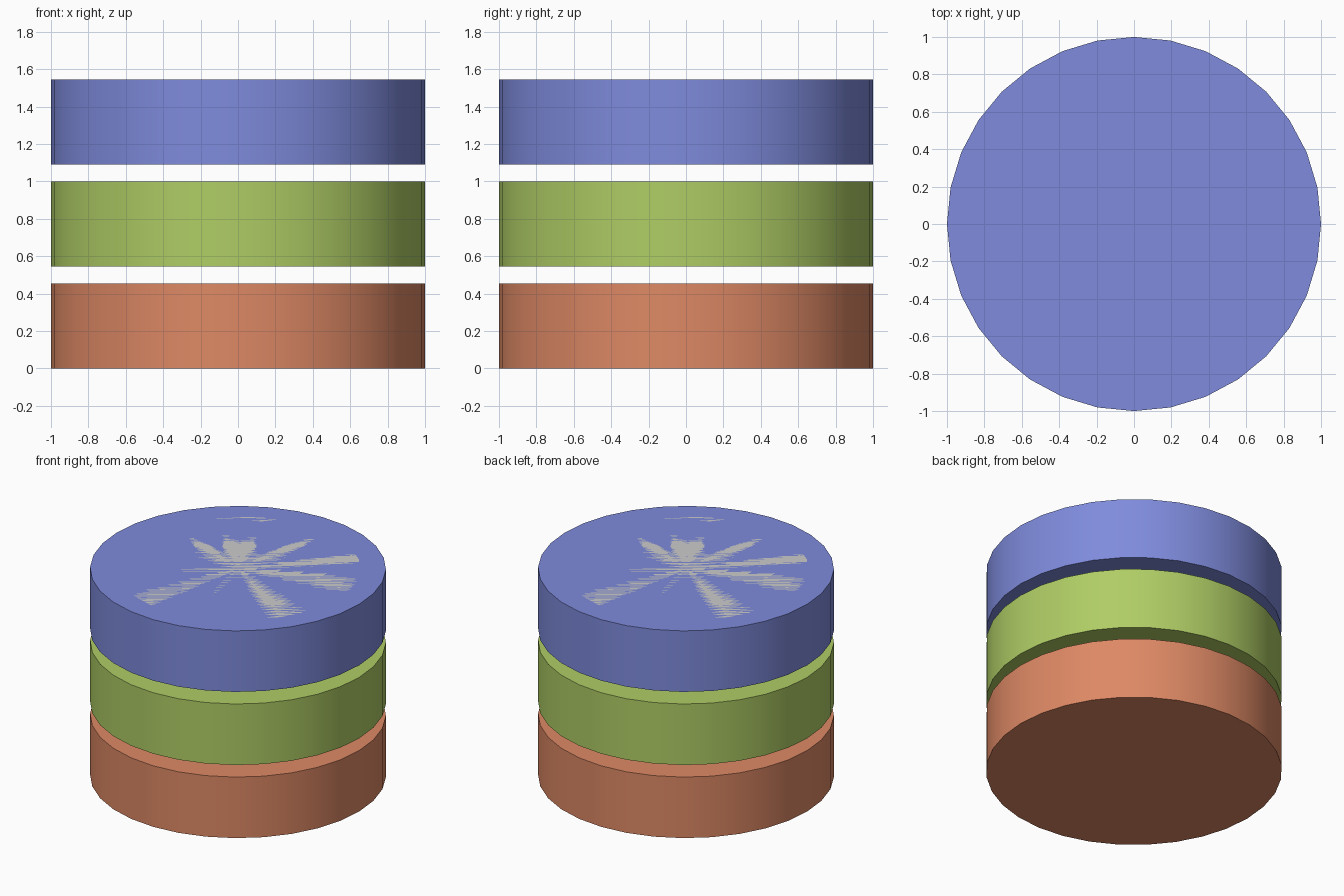
import bpy
from math import radians

if "Cube" in bpy.data.objects:
    bpy.data.objects.remove(bpy.data.objects["Cube"])

SIDES = 32
HEIGHT = 0.455
STEP = 0.545


def make_material(name, rgb):
    mat = bpy.data.materials.new(name)
    mat.diffuse_color = (*rgb, 1.0)
    mat.use_nodes = True
    mat.node_tree.nodes["Principled BSDF"].inputs["Base Color"].default_value = mat.diffuse_color
    return mat


# Three equal discs stacked with thin open gaps
layers = [
    ("bottom_disc", (0.73, 0.25, 0.13)),
    ("middle_disc", (0.43, 0.61, 0.13)),
    ("top_disc", (0.21, 0.26, 0.72)),
]
for i, (name, rgb) in enumerate(layers):
    bpy.ops.mesh.primitive_cylinder_add(
        vertices=SIDES, radius=1.0, depth=HEIGHT,
        location=(0, 0, i * STEP + HEIGHT / 2))
    disc = bpy.context.object
    disc.name = name
    disc.data.materials.append(make_material(name + "_paint", rgb))
    bpy.ops.object.shade_smooth_by_angle(angle=radians(30))

# Flat round inlay, flush with the top face
bpy.ops.mesh.primitive_circle_add(
    vertices=SIDES, radius=0.83, fill_type='TRIFAN',
    location=(0, 0, 2 * STEP + HEIGHT))
bpy.context.object.name = "top_inlay"
